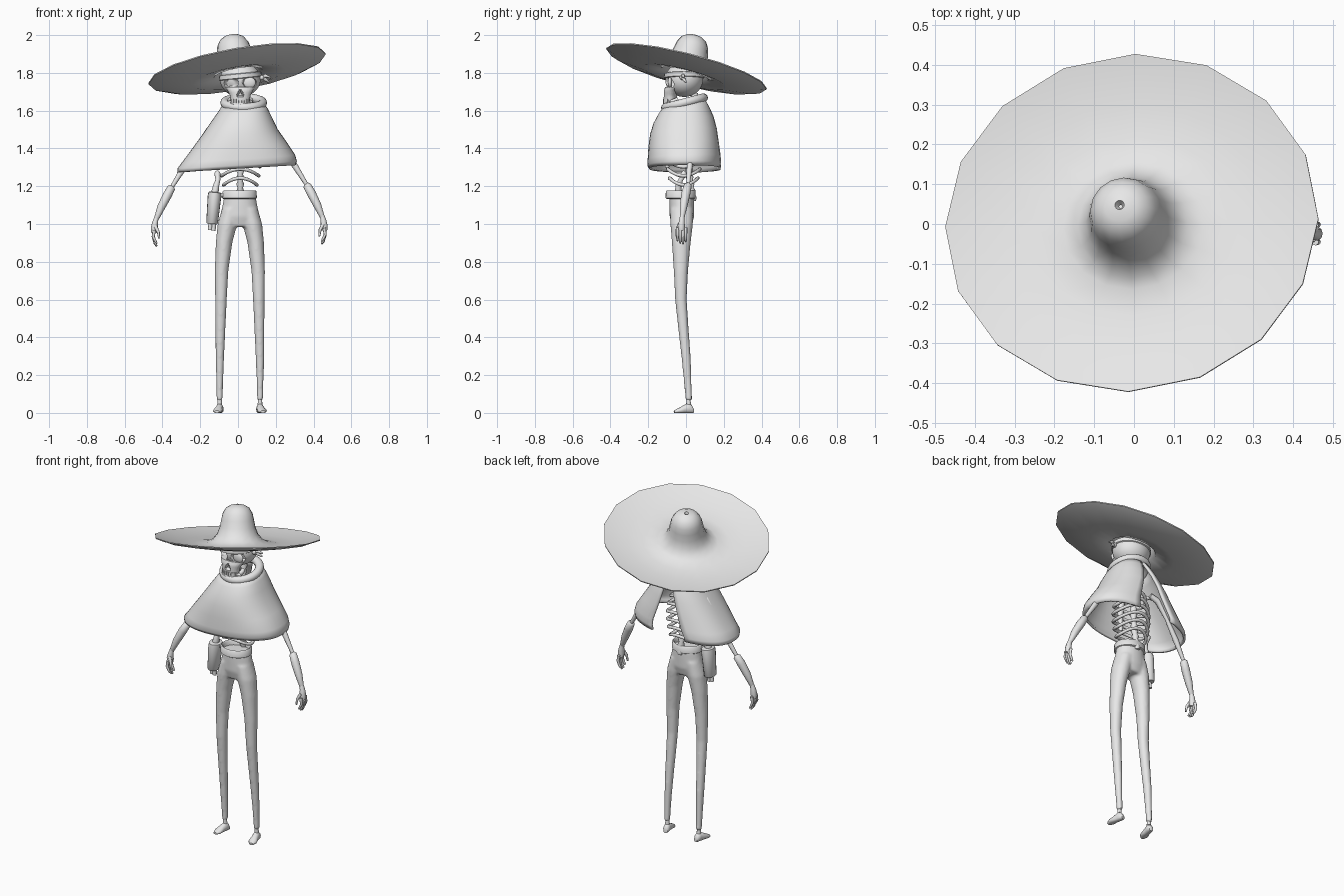
import bpy, bmesh, math
from mathutils import Vector, Euler, Matrix

if "Cube" in bpy.data.objects:
    bpy.data.objects.remove(bpy.data.objects["Cube"])

grey = bpy.data.materials.new("light_grey")
grey.diffuse_color = (0.8, 0.8, 0.8, 1)
grey.use_nodes = True
grey.node_tree.nodes["Principled BSDF"].inputs["Base Color"].default_value = grey.diffuse_color


def finish(name, bm, angle=50):
    bmesh.ops.recalc_face_normals(bm, faces=bm.faces[:])
    me = bpy.data.meshes.new(name)
    bm.to_mesh(me)
    bm.free()
    me.materials.append(grey)
    ob = bpy.data.objects.new(name, me)
    bpy.context.collection.objects.link(ob)
    bpy.context.view_layer.objects.active = ob
    ob.select_set(True)
    bpy.ops.object.shade_smooth_by_angle(angle=math.radians(angle))
    ob.select_set(False)
    return ob


def skin(bm, rings, wrap=True, caps=True, close=False):
    """Join rings of points into a surface."""
    vs = [[bm.verts.new(p) for p in r] for r in rings]
    n = len(vs[0])
    pairs = list(zip(vs, vs[1:])) + ([(vs[-1], vs[0])] if close else [])
    for a, b in pairs:
        for i in range(n if wrap else n - 1):
            j = (i + 1) % n
            bm.faces.new((a[i], a[j], b[j], b[i]))
    if caps and not close:
        bm.faces.new(vs[0])
        bm.faces.new(vs[-1])


def ellipse(cx, cy, z, rx, ry, n=24):
    return [(cx + rx * math.cos(math.tau * i / n), cy + ry * math.sin(math.tau * i / n), z) for i in range(n)]


def tube(bm, pts, radii, n=10, close=False):
    """Round tube along a path, one radius per point."""
    pts = [Vector(p) for p in pts]
    rings, m = [], len(pts)
    for k, p in enumerate(pts):
        a = pts[k - 1] if k or close else p
        b = pts[(k + 1) % m] if k < m - 1 or close else p
        t = (b - a).normalized()
        side = t.cross(Vector((0, 1, 0)) if abs(t.y) < 0.8 else Vector((0, 0, 1))).normalized()
        if close:
            side = Vector((0, 0, 1))
        up = t.cross(side).normalized()
        r = radii[k] if isinstance(radii, (list, tuple)) else radii
        rings.append([p + r * (side * math.cos(math.tau * i / n) + up * math.sin(math.tau * i / n)) for i in range(n)])
    skin(bm, rings, close=close)


def ball(bm, c, r, sub=3):
    m = Matrix.Translation(c) @ Matrix.Diagonal((*r, 1))
    return bmesh.ops.create_icosphere(bm, subdivisions=sub, radius=1, matrix=m)["verts"]


def box(bm, c, size, rot=(0, 0, 0)):
    m = Matrix.Translation(c) @ Euler(rot).to_matrix().to_4x4() @ Matrix.Diagonal((*size, 1))
    bmesh.ops.create_cube(bm, size=1, matrix=m)


# Hat: sixteen-sided dished brim with a bell-shaped crown, tilted
outer = [(.476, .034), (.43, .022), (.34, .006), (.25, -.003), (.18, .004), (.14, .02), (.115, .05),
         (.1, .09), (.092, .13), (.084, .165), (.066, .195), (.04, .211), (.012, .217)]
inner = [(.004, .2), (.06, .175), (.08, .13), (.1, .05), (.13, .0), (.25, -.016), (.43, .012), (.476, .028)]
bm = bmesh.new()
skin(bm, [ellipse(0, 0, h, r, r * (.92 if r > .15 else 1), 16) for r, h in outer + inner], caps=False, close=True)
normal = Vector((-.175, .255, 1)).normalized()
bm.transform(Matrix.Translation((0, -.005, 1.793)) @ Vector((0, 0, 1)).rotation_difference(normal).to_matrix().to_4x4())
finish("hat", bm, 60)

# Skull: cranium with sunken eyes and nose, narrow upper jaw
HX = .012
bm = bmesh.new()
for v in ball(bm, (HX, -.01, 1.765), (.107, .1, .092), 5):
    x, y, z = v.co.x - HX, v.co.y, v.co.z
    if y < 0:
        for s in (-1, 1):
            d = math.hypot((x - s * .049) / .036, (z - 1.748) / .032)
            if d < 1:
                v.co.y += .045 * min(1, (1 - d) * 3)
finish("skull", bm)
bm = bmesh.new()
skin(bm, [ellipse(HX, y, z, rx, ry, 24) for z, y, rx, ry in
          ((1.655, -.085, .05, .034), (1.68, -.083, .054, .036), (1.705, -.076, .066, .042), (1.725, -.06, .08, .05))])
bmesh.ops.subdivide_edges(bm, edges=bm.edges[:], cuts=2, use_grid_fill=True)
for v in bm.verts:
    if v.co.y < -.09 and 1.675 < v.co.z < 1.71 and abs(v.co.x - HX) < (1.715 - v.co.z) * .5:
        v.co.y += .02
finish("upper_jaw", bm)
bm = bmesh.new()
tube(bm, [(HX + .056 * math.sin(a), -.06 - .05 * math.cos(a), 1.632 + .02 * (1 - math.cos(a)))
          for a in [math.radians(d) for d in range(-110, 111, 20)]], .013)
finish("lower_jaw", bm)
bm = bmesh.new()
for k in range(-4, 5):
    a = k * .27
    box(bm, (HX + .05 * math.sin(a), -.085 - .032 * math.cos(a), 1.65), (.011, .008, .024), (0, 0, a))
finish("teeth", bm)

# Headband with a side knot, and a patch over one eye
bm = bmesh.new()
band = [ellipse(HX, -.01, 0, rx, ry, 32) for rx, ry in ((.107, .101), (.113, .107), (.111, .105), (.104, .098))]
zs = (1.77, 1.773, 1.795, 1.798)
skin(bm, [[(x, y, z + .1 * (x - HX)) for x, y, _ in r] for r, z in zip(band, zs)], caps=False, close=True)
ball(bm, (.125, -.02, 1.775), (.014, .014, .014), 2)
tube(bm, [(.125, -.02, 1.775), (.145, -.015, 1.785), (.175, -.01, 1.775)], [.006, .01, .004], 8)
tube(bm, [(.125, -.02, 1.775), (.145, -.01, 1.765), (.165, 0, 1.75)], [.006, .01, .004], 8)
finish("headband", bm)
bm = bmesh.new()
ball(bm, (HX + .049, -.085, 1.748), (.033, .012, .03))
finish("eye_patch", bm)

# Poncho: flared cloth, slit down the back; rows are z, left, right, front, back, slit half angle
rows = [(1.293, -.322, .305, -.195, .19, .3), (1.315, -.32, .312, -.205, .193, .3), (1.35, -.292, .302, -.203, .19, .28),
        (1.42, -.238, .257, -.199, .178, .24), (1.49, -.185, .21, -.19, .166, .2), (1.55, -.142, .182, -.172, .148, .14),
        (1.6, -.105, .158, -.145, .125, .08), (1.645, -.075, .13, -.11, .1, .03)]
bm = bmesh.new()
rings = []
for k, (z, xl, xr, yf, yb, gap) in enumerate(rows):
    ring = []
    for i in range(49):
        a = math.pi / 2 + gap + (math.tau - 2 * gap) * i / 48
        c, s = math.cos(a), math.sin(a)
        c, s = [math.copysign(abs(q) ** .85, q) for q in (c, s)]
        x = (xl + xr) / 2 + (xr - xl) / 2 * c
        y = (yf + yb) / 2 + (yb - yf) / 2 * s
        ring.append((x, y, z + .06 * x + .02 * k * y))
    rings.append(ring)
skin(bm, rings, wrap=False, caps=False)
poncho = finish("poncho", bm)
mod = poncho.modifiers.new("thickness", "SOLIDIFY")
mod.thickness, mod.offset = .014, -1 
bm = bmesh.new()
tube(bm, [(.03 + .1 * math.cos(a), -.008 + .1 * math.sin(a), 1.642 + .26 * .1 * math.sin(a))
          for a in [math.tau * i / 32 for i in range(32)]], .024, 12, True)
finish("collar", bm)

# Spine and ribs
bm = bmesh.new()
spine = [(.012, .04 - .03 * math.sin((z - 1.12) * 6), z) for z in [1.12 + .018 * i for i in range(33)]]
tube(bm, spine, [.021 if i % 2 else .014 for i in range(33)])
finish("spine", bm)
bm = bmesh.new()
for k in range(6):
    z, w, dp = 1.225 + .048 * k, (.088, .098, .104, .105, .1, .085)[k], (.075, .085, .09, .09, .085, .075)[k]
    tube(bm, [(.012 + w * math.sin(a), -.012 + dp * math.cos(a), z + .018 * math.cos(2 * a))
              for a in [math.tau * i / 28 for i in range(28)]], .0095, 8, True)
finish("ribs", bm)
bm = bmesh.new()
tube(bm, [(.012, -.1, 1.3), (.012, -.105, 1.4), (.012, -.09, 1.5)], [.012, .016, .018])
finish("breastbone", bm)

# Arms: thin upper bone, sleeve-like forearm, hand with fingers
for side, s, dz in (("left", -1, -.012), ("right", 1, 0)):
    cx = .015 if s > 0 else -.002

    def P(x, y, z):
        return (cx + s * x, y, z + dz)
    bm = bmesh.new()
    tube(bm, [P(.1, .02, 1.53), P(.15, .025, 1.51), P(.215, .025, 1.42), P(.285, .02, 1.31), P(.35, .01, 1.205)],
         [.014, .018, .012, .016, .01])
    tube(bm, [P(.02, -.05, 1.54), P(.14, .02, 1.52)], .01)
    finish(side + "_upper_arm", bm)
    bm = bmesh.new()
    tube(bm, [P(.345, .01, 1.212), P(.35, .01, 1.205), P(.372, 0, 1.165), P(.405, -.012, 1.1), P(.43, -.02, 1.04), P(.434, -.021, 1.03)],
         [.012, .021, .024, .021, .013, .009], 14)
    finish(side + "_forearm", bm)
    bm = bmesh.new()
    tube(bm, [P(.43, -.02, 1.045), P(.437, -.022, 1.02), P(.441, -.024, .99), P(.441, -.024, .965)], [.012, .015, .019, .016], 10)
    for f in range(4):
        y = -.045 + .0145 * f
        tip = (.91, .897, .893, .905)[f]
        tube(bm, [P(.441, y, .98), P(.447, y, .945), P(.437, y, tip + .015), P(.428, y, tip)], [.009, .008, .007, .004], 8)
    tube(bm, [P(.436, -.035, 1.0), P(.42, -.047, .97), P(.415, -.05, .935)], [.01, .008, .005], 8)
    finish(side + "_hand", bm)

# Trousers: hips and two tapering legs blended into one surface
bm = bmesh.new()
skin(bm, [ellipse(.01, y, z, rx, ry) for z, y, rx, ry in
          ((1.15, -.022, .083, .066), (1.1, -.022, .092, .066), (1.04, -.022, .105, .065), (.985, -.022, .095, .05))])
for s in (-1, 1):
    skin(bm, [ellipse(.01 + s * x, y, z, rx, ry, 20) for z, x, y, rx, ry in
              ((1.08, .045, -.022, .05, .06), (1.0, .066, -.023, .052, .06), (.9, .084, -.025, .044, .05),
               (.75, .097, -.027, .036, .038), (.6, .1, -.027, .031, .031), (.45, .103, -.014, .027, .028),
               (.3, .106, 0, .023, .025), (.15, .107, .01, .018, .02), (.065, .107, .015, .016, .018))])
trousers = finish("trousers", bm, 70)
mod = trousers.modifiers.new("blend", "REMESH")
mod.mode, mod.voxel_size, mod.use_smooth_shade = "VOXEL", .008, True
mod = trousers.modifiers.new("soften", "SMOOTH")
mod.factor, mod.iterations = .5, 6

# Belt: hollow band around the waist
bm = bmesh.new()
skin(bm, [ellipse(.008, -.028, z, rx, ry, 32) for z, rx, ry in
          ((1.132, .085, .072), (1.137, .092, .08), (1.172, .09, .079), (1.178, .084, .073), (1.17, .076, .066), (1.132, .078, .066))],
     caps=False, close=True)
finish("belt", bm)

# Feet, turned out a little
for side, s in (("left", -1), ("right", 1)):
    bm = bmesh.new()
    tube(bm, [(0, 0, .08), (0, .002, .045)], [.01, .013], 10)
    sections = ((.028, .012, .022), (.018, .018, .038), (0, .019, .047), (-.025, .02, .036), (-.055, .025, .022), (-.076, .012, .012))
    skin(bm, [[(w * math.cos(a), y, max(0, h / 2 + h * .62 * math.sin(a))) for a in [math.tau * i / 12 for i in range(12)]]
              for y, w, h in sections])
    bm.transform(Matrix.Translation((.01 + s * .107, .012, 0)) @ Matrix.Rotation(s * .2, 4, "Z"))
    finish(side + "_foot", bm)

# Holster hanging at the hip, with the pistol grip above and barrel below
tilt = Matrix.Translation((-.13, -.04, 1.085)) @ Matrix.Rotation(.09, 4, "Y")
bm = bmesh.new()
skin(bm, [ellipse(0, 0, z, rx, ry, 16) for z, rx, ry in
          ((-.085, .027, .036), (-.08, .031, .04), (.06, .036, .047), (.082, .034, .044), (.085, .026, .036))])
bm.transform(tilt)
finish("holster", bm)
bm = bmesh.new()
tube(bm, [(.01, 0, -.08), (.01, 0, -.12)], .012)
tube(bm, [(-.008, 0, -.08), (-.008, 0, -.118)], .011)
tube(bm, [(0, 0, .08), (.004, 0, .12), (.01, .012, .15), (.004, .03, .185), (.002, .034, .195)], [.02, .016, .013, .016, .01])
bm.transform(tilt)
finish("pistol", bm)
bm = bmesh.new()
tube(bm, [(-.07, -.04, 1.155), (-.1, -.04, 1.15), (-.115, -.04, 1.12)], .012)
finish("holster_strap", bm)
